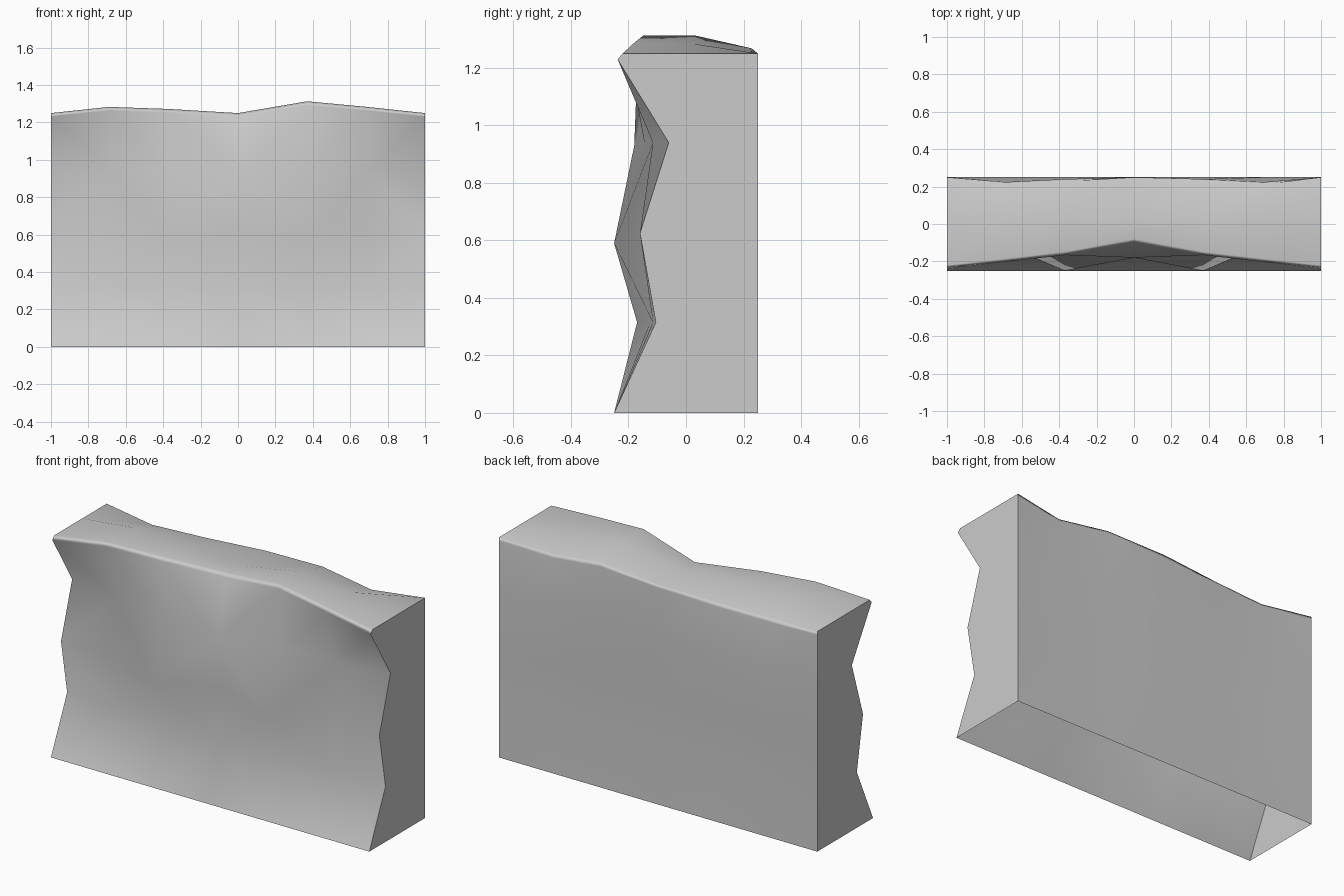
import bpy, bmesh

if "Cube" in bpy.data.objects:
    bpy.data.objects.remove(bpy.data.objects["Cube"])

# Column positions, and top-edge heights / depths at each column
xs = [-1, -0.69, -0.37, 0, 0.37, 0.69, 1]
front_z = [1.25, 1.283, 1.272, 1.25, 1.313, 1.283, 1.25]
back_z = [1.25, 1.228, 1.235, 1.25, 1.268, 1.228, 1.25]
# Symmetric values, indexed from the centre outwards
edge_y = [-0.08, -0.148, -0.185, -0.22]
back_y = [0.25, 0.228, 0.212, 0.25]
recess = [0.005, 0.01, 0.01, 0]
# Front face: (height, depth) per row, from the centre column outwards
front = [
    [(0, -0.25), (0.315, -0.17), (0.625, -0.15), (0.93, -0.18)],
    [(0, -0.25), (0.315, -0.125), (0.59, -0.25), (0.94, -0.145)],
    [(0, -0.25), (0.315, -0.115), (0.61, -0.12), (0.94, -0.115)],
    [(0, -0.25), (0.315, -0.105), (0.625, -0.16), (0.94, -0.06)],
]


def section(i):
    """Cross-section of one column: up the front, over the top, down the back."""
    k, x = abs(i - 3), xs[i]
    pts = [(x, y, z) for z, y in front[k]]
    pts.append((x, edge_y[k] - 0.018, front_z[i] - 0.02))
    pts.append((x, edge_y[k], front_z[i]))
    pts.append((x, 0.03, front_z[i]))
    pts.append((x, back_y[k], back_z[i]))
    pts.append((x, min(back_y[k] + 0.012, 0.25), back_z[i] - 0.02))
    pts.append((x, 0.25, 0.94))
    pts += [(x, 0.25 - recess[k], z) for z in (0.61, 0.315)]
    pts.append((x, 0.25, 0))
    return pts


# Rough stone wall shell, open underneath
bm = bmesh.new()
cols = [[bm.verts.new(p) for p in section(i)] for i in range(len(xs))]
for a, b in zip(cols, cols[1:]):
    for j in range(len(a) - 1):
        q = [a[j], b[j], b[j + 1], a[j + 1]]
        if j < 4:
            # Split the front quads along their outward ridge
            if q[0].co.y + q[2].co.y > q[1].co.y + q[3].co.y:
                q = q[1:] + q[:1]
            parts = [(q[0], q[1], q[2]), (q[0], q[2], q[3])]
        else:
            parts = [q]
        for p in parts:
            bm.faces.new(p).smooth = True

# Flat ends with hard borders
for cap in (bm.faces.new(cols[0]), bm.faces.new(cols[-1][::-1])):
    for e in cap.edges:
        e.smooth = False
bmesh.ops.recalc_face_normals(bm, faces=bm.faces)

mesh = bpy.data.meshes.new("stone_wall")
bm.to_mesh(mesh)
bm.free()
wall = bpy.data.objects.new("stone_wall", mesh)
bpy.context.collection.objects.link(wall)

# Large faces dominate the shading so the rims stay crisp
wn = wall.modifiers.new("weighted_normals", 'WEIGHTED_NORMAL')
wn.keep_sharp = True
